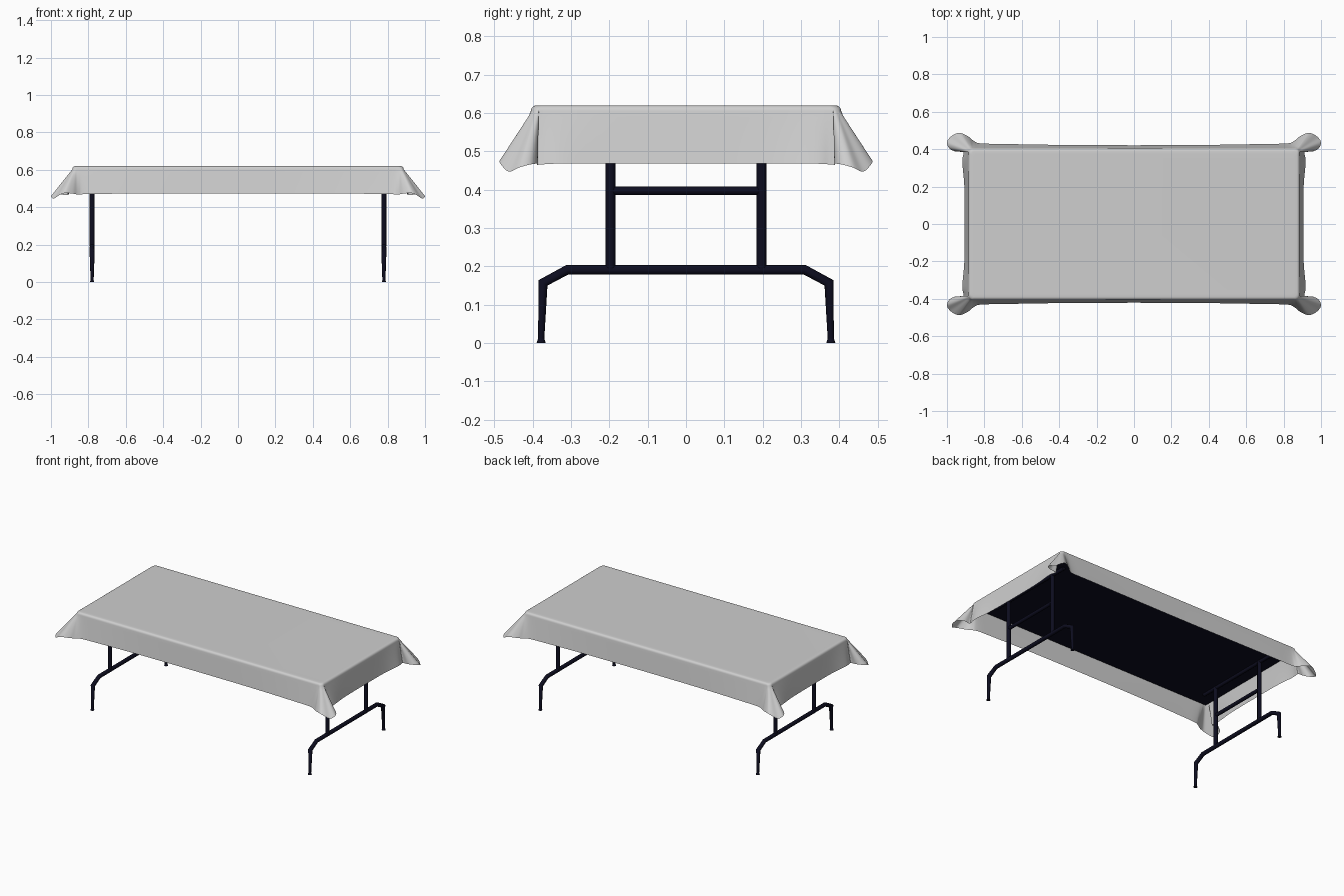
import bpy, bmesh, math
from mathutils import Vector

if "Cube" in bpy.data.objects:
    bpy.data.objects.remove(bpy.data.objects["Cube"])


def material(name, rgb):
    m = bpy.data.materials.new(name)
    m.diffuse_color = (*rgb, 1)
    m.use_nodes = True
    m.node_tree.nodes["Principled BSDF"].inputs["Base Color"].default_value = m.diffuse_color
    return m


CLOTH = material("pale grey cloth", (0.62, 0.62, 0.62))
DARK = material("dark navy metal", (0.004, 0.004, 0.014))


def catmull(a, b, c, d, t):
    return 0.5 * (2 * b + (c - a) * t + (2 * a - 5 * b + 4 * c - d) * t * t
                  + (3 * b - a - 3 * c + d) * t ** 3)


# Tablecloth: hem outline of one quarter, from the end middle round the corner fold
HX, HY, R, TOP = 0.885, 0.405, 0.015, 0.62
QUARTER = [(0.905, 0.0, 0.468), (0.907, 0.2, 0.468), (0.918, 0.33, 0.468),
           (0.912, 0.375, 0.466), (0.915, 0.388, 0.465), (0.955, 0.388, 0.468),
           (0.988, 0.405, 0.466), (1.0, 0.435, 0.458), (0.985, 0.462, 0.447),
           (0.955, 0.482, 0.465), (0.925, 0.486, 0.476), (0.885, 0.467, 0.473),
           (0.855, 0.443, 0.468), (0.82, 0.431, 0.47), (0.7, 0.428, 0.472),
           (0.4, 0.423, 0.474), (0.0, 0.421, 0.474)]
quarter = [Vector(p) for p in QUARTER]


def flip(p, sx, sy):
    return Vector((p.x * sx, p.y * sy, p.z))


loop = quarter[:-1] + [flip(p, -1, 1) for p in quarter[:0:-1]]
loop += [flip(p, -1, -1) for p in quarter[:-1]] + [flip(p, 1, -1) for p in quarter[:0:-1]]
n = len(loop)
STEPS = 5
hem = [catmull(loop[i - 1], loop[i], loop[(i + 1) % n], loop[(i + 2) % n], k / STEPS)
       for i in range(n) for k in range(STEPS)]


def rim_point(p, inset, z):
    """Point of the rounded table edge that a hem point hangs from."""
    r = 0.022
    cx, cy = HX - r, HY - r
    core = Vector((max(-cx, min(cx, p.x)), max(-cy, min(cy, p.y)), 0))
    out = (Vector((p.x, p.y, 0)) - core).normalized()
    q = core + out * r
    q.x *= (HX - inset) / HX
    q.y *= (HY - inset) / HY
    q.z = z
    return q


rings = [[rim_point(p, 0.03, TOP) for p in hem]]
for k in range(5):
    a = math.radians(22.5 * k)
    rings.append([rim_point(p, R * (1 - math.sin(a)), TOP - R * (1 - math.cos(a))) for p in hem])
edge = rings[-1]
for k in range(1, 9):
    t = k / 8
    rings.append([e.lerp(h, t) for e, h in zip(edge, hem)])

bm = bmesh.new()
verts = [[bm.verts.new(p) for p in ring] for ring in rings]
bm.faces.new(verts[0])
for upper, lower in zip(verts, verts[1:]):
    for i in range(len(hem)):
        j = (i + 1) % len(hem)
        bm.faces.new((upper[i], lower[i], lower[j], upper[j]))
bmesh.ops.recalc_face_normals(bm, faces=bm.faces)
if max(bm.faces, key=lambda f: f.calc_area()).normal.z < 0:
    bmesh.ops.reverse_faces(bm, faces=bm.faces)
me = bpy.data.meshes.new("tablecloth")
bm.to_mesh(me)
bm.free()
cloth = bpy.data.objects.new("tablecloth", me)
bpy.context.collection.objects.link(cloth)
me.materials.append(CLOTH)
bpy.context.view_layer.objects.active = cloth
cloth.select_set(True)
bpy.ops.object.shade_smooth_by_angle(angle=math.radians(50))

# Table board under the cloth
bpy.ops.mesh.primitive_cube_add(size=1, location=(0, 0, 0.6))
board = bpy.context.object
board.name = "table_board"
board.scale = (1.74, 0.785, 0.03)
board.data.materials.append(DARK)


def tube(name, points, radii):
    cu = bpy.data.curves.new(name, "CURVE")
    cu.dimensions = "3D"
    cu.bevel_depth = 1.0
    cu.bevel_resolution = 2
    cu.use_fill_caps = True
    s = cu.splines.new("POLY")
    s.points.add(len(points) - 1)
    for sp, p, r in zip(s.points, points, radii):
        sp.co = (*p, 1)
        sp.radius = r
    ob = bpy.data.objects.new(name, cu)
    bpy.context.collection.objects.link(ob)
    cu.materials.append(DARK)


# Leg frames, one at each end
for side, x in (("left", -0.78), ("right", 0.78)):
    half = [(0.31, 0.191, 0.0125), (0.373, 0.157, 0.0135), (0.378, 0.006, 0.008)]
    path = [(-y, z, r) for y, z, r in half[::-1]] + half
    tube(side + "_foot_bar", [(x, y, z) for y, z, r in path], [r for y, z, r in path])
    tube(side + "_crossbar", [(x, -0.195, 0.397), (x, 0.195, 0.397)], [0.011] * 2)
    tube(side + "_top_bar", [(x, -0.3, 0.58), (x, 0.3, 0.58)], [0.011] * 2)
    for end, s in (("front", -1), ("back", 1)):
        tube(f"{side}_{end}_upright", [(x, s * 0.197, 0.19), (x, s * 0.197, 0.59)], [0.0128] * 2)
        # Flared foot pad
        bpy.ops.mesh.primitive_cone_add(vertices=12, radius1=0.012, radius2=0.008,
                                        depth=0.012, location=(x, s * 0.378, 0.006))
        pad = bpy.context.object
        pad.name = f"{side}_{end}_foot_pad"
        pad.data.materials.append(DARK)
